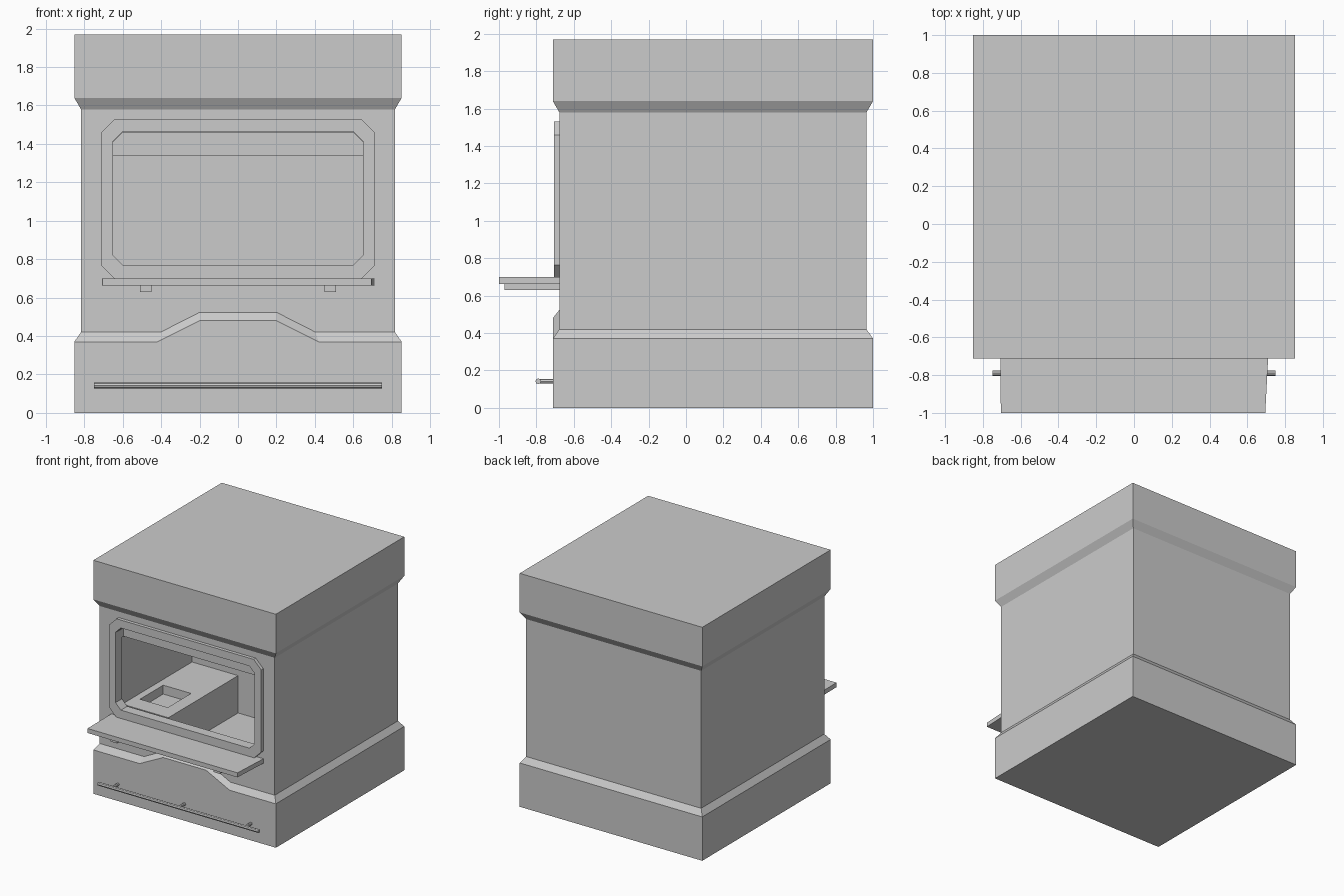
import bpy, bmesh
from mathutils import Matrix

if "Cube" in bpy.data.objects:
    bpy.data.objects.remove(bpy.data.objects["Cube"])


def make_object(name, bm):
    bmesh.ops.recalc_face_normals(bm, faces=bm.faces[:])
    mesh = bpy.data.meshes.new(name)
    bm.to_mesh(mesh)
    bm.free()
    ob = bpy.data.objects.new(name, mesh)
    bpy.context.collection.objects.link(ob)
    return ob


def loft(name, rings, closed=False):
    """Join rings of points; cap the ends, or close the rings into a loop."""
    bm = bmesh.new()
    vs = [[bm.verts.new(p) for p in r] for r in rings]
    n = len(rings[0])
    pairs = list(zip(vs, vs[1:])) + ([(vs[-1], vs[0])] if closed else [])
    for a, b in pairs:
        for i in range(n):
            j = (i + 1) % n
            bm.faces.new((a[i], a[j], b[j], b[i]))
    if not closed:
        bm.faces.new(vs[0])
        bm.faces.new(vs[-1])
    return make_object(name, bm)


def box(name, x0, x1, y0, y1, z0, z1):
    return loft(name, [[(x0, y0, z), (x1, y0, z), (x1, y1, z), (x0, y1, z)]
                       for z in (z0, z1)])


def octagon(hx, z0, z1, c, y):
    return [(-hx + c, y, z0), (hx - c, y, z0), (hx, y, z0 + c), (hx, y, z1 - c),
            (hx - c, y, z1), (-hx + c, y, z1), (-hx, y, z1 - c), (-hx, y, z0 + c)]


def cut(ob, cutter):
    m = ob.modifiers.new("cut", 'BOOLEAN')
    m.operation = 'DIFFERENCE'
    m.solver = 'EXACT'
    m.object = cutter
    bpy.context.view_layer.objects.active = ob
    bpy.ops.object.modifier_apply(modifier=m.name)
    bpy.data.objects.remove(cutter)


def cylinder(name, radius, length, center, axis):
    bm = bmesh.new()
    rot = Matrix.Rotation(1.5707963, 4, 'Y' if axis == 'x' else 'X')
    bmesh.ops.create_cone(bm, cap_ends=True, segments=8, radius1=radius, radius2=radius,
                          depth=length, matrix=Matrix.Translation(center) @ rot)
    return make_object(name, bm)


# Stove body: plinth, waist and flared top
profile = [(0, 0), (0.37, 0), (0.42, 0.035), (1.58, 0.035), (1.64, 0), (1.97, 0)]
body = loft("stove_body", [[(-0.852 + d, -0.712 + d, z), (0.852 - d, -0.712 + d, z),
                            (0.852 - d, 1 - d, z), (-0.852 + d, 1 - d, z)]
                           for z, d in profile])

# Firebox opening and chamber
cut(body, loft("opening_cutter", [octagon(0.65, 0.77, 1.46, 0.05, y) for y in (-0.8, -0.60)]))
cut(body, box("chamber_cutter", -0.66, 0.66, -0.62, 0.33, 0.45, 1.34))

# Raised block inside the firebox with a shallow tray
block = box("firebox_block", -0.66, -0.23, -0.60, 0.33, 0.45, 0.765)
cut(block, box("tray_cutter", -0.60, -0.34, -0.45, -0.14, 0.69, 0.9))

# Door frame around the opening
loft("door_frame", [octagon(0.71, 0.695, 1.53, 0.07, -0.67),
                    octagon(0.71, 0.695, 1.53, 0.07, -0.705),
                    octagon(0.65, 0.77, 1.463, 0.05, -0.705),
                    octagon(0.65, 0.77, 1.463, 0.05, -0.67)], closed=True)

# Raised arch on the front of the plinth
loft("plinth_arch", [
    [(-0.43, -0.712, 0.36), (0.43, -0.712, 0.36), (0.43, -0.712, 0.365),
     (0.2, -0.712, 0.48), (-0.2, -0.712, 0.48), (-0.43, -0.712, 0.365)],
    [(-0.42, -0.67, 0.36), (0.42, -0.67, 0.36), (0.42, -0.67, 0.42),
     (0.2, -0.67, 0.532), (-0.2, -0.67, 0.532), (-0.42, -0.67, 0.42)]])

# Front shelf and its brackets
loft("front_shelf", [[(-0.705, -1, z), (0.695, -1, z), (0.712, -0.67, z), (-0.708, -0.67, z)]
                     for z in (0.662, 0.7)])
for s in (-1, 1):
    box("shelf_bracket", s * 0.48 - 0.03, s * 0.48 + 0.03, -0.97, -0.67, 0.63, 0.664)

# Lower rail on three posts
cylinder("front_rail", 0.015, 1.5, (0, -0.79, 0.142), 'x')
for x in (-0.62, 0, 0.62):
    cylinder("rail_post", 0.012, 0.09, (x, -0.745, 0.142), 'y')
